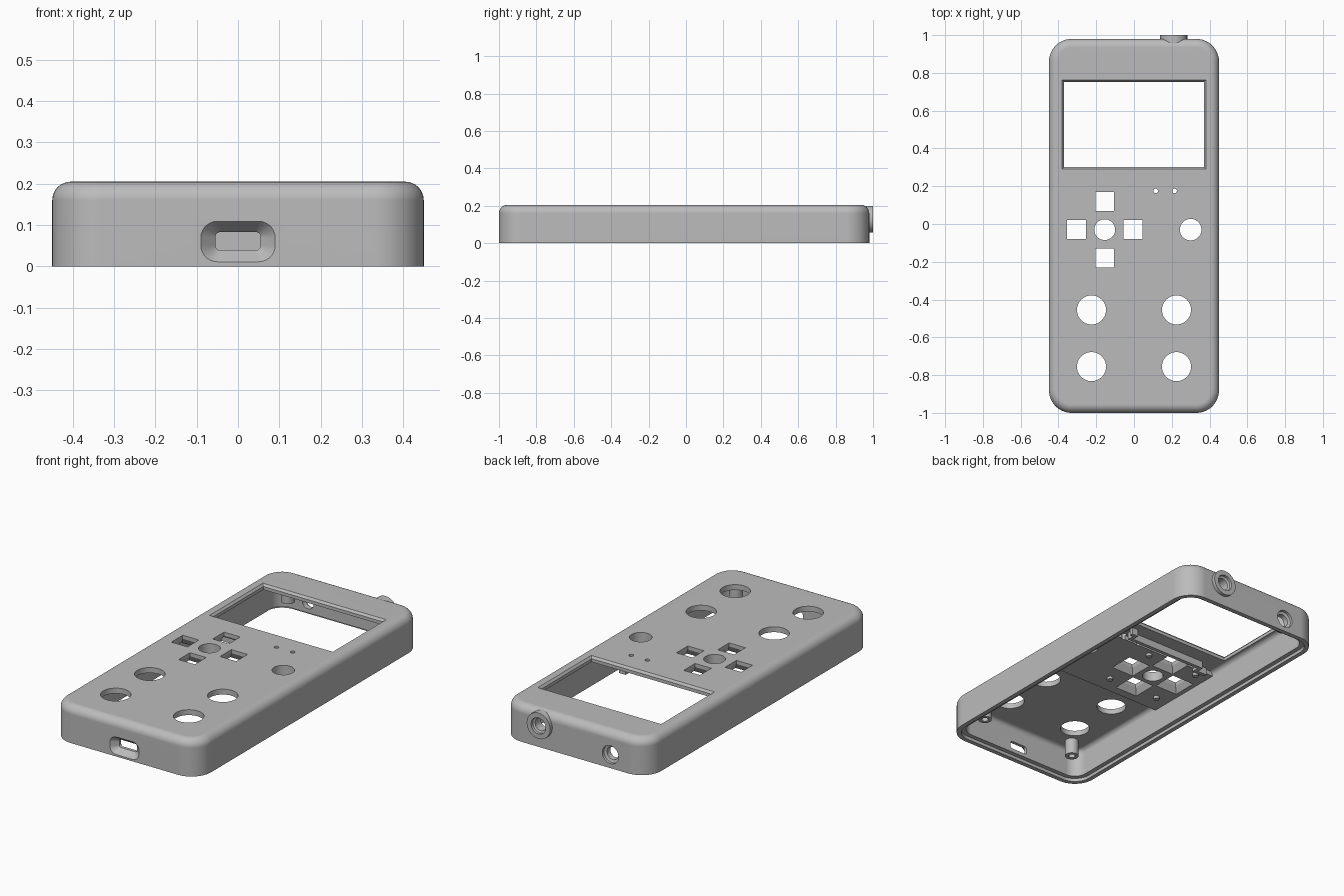
import bpy, bmesh, math

if "Cube" in bpy.data.objects:
    bpy.data.objects.remove(bpy.data.objects["Cube"])

grey = bpy.data.materials.new("shell_grey")
grey.use_nodes = True
GREY = (0.5, 0.5, 0.5, 1)
grey.diffuse_color = GREY
grey.node_tree.nodes["Principled BSDF"].inputs["Base Color"].default_value = GREY


def outline(cu, cv, hu, hv, r, n):
    """Rounded rectangle; r equal to the half size gives a circle."""
    pts = []
    for k, (su, sv) in enumerate(((1, 1), (-1, 1), (-1, -1), (1, -1))):
        for i in range(n):
            a = math.pi / 2 * (k + (i / (n - 1) if n > 1 else 0.5))
            pts.append((cu + su * (hu - r) + r * math.cos(a),
                        cv + sv * (hv - r) + r * math.sin(a)))
    return pts


def circle(cu, cv, r, n=48):
    return [(cu + r * math.cos(2 * math.pi * i / n),
             cv + r * math.sin(2 * math.pi * i / n)) for i in range(n)]


def square(cu, cv, hu, hv):
    return outline(cu, cv, hu, hv, 0, 1)


def loft(bm, rings, axis="z"):
    """Skin a stack of (outline, depth) rings and cap both ends."""
    rows = []
    for pts, d in rings:
        rows.append([bm.verts.new((u, v, d) if axis == "z" else (u, d, v)) for u, v in pts])
    faces = [bm.faces.new(rows[0]), bm.faces.new(rows[-1])]
    for a, b in zip(rows, rows[1:]):
        for i in range(len(a)):
            j = (i + 1) % len(a)
            faces.append(bm.faces.new((a[i], a[j], b[j], b[i])))
    bmesh.ops.recalc_face_normals(bm, faces=faces)


def finish(name, bm):
    mesh = bpy.data.meshes.new(name)
    bm.to_mesh(mesh)
    bm.free()
    mesh.materials.append(grey)
    ob = bpy.data.objects.new(name, mesh)
    bpy.context.scene.collection.objects.link(ob)
    return ob


def part(name, *stacks, axis="z"):
    bm = bmesh.new()
    for rings in stacks:
        loft(bm, rings, axis)
    return finish(name, bm)


TOP, UNDER, BLOCK = 0.205, 0.175, 0.15
FILLET, WALL, LIP = 0.045, 0.05, 0.025


def body_ring(inset, z):
    return outline(0, -0.01, 0.45 - inset, 0.99 - inset, 0.12 - inset, 12), z


# Hollow body: inner ceiling, inner wall, stepped rim, outer wall, rounded top
arc = [math.pi / 2 * i / 8 for i in range(9)]
inner = [body_ring(WALL + 0.025 * (1 - math.sin(t)), UNDER - 0.025 * (1 - math.cos(t)))
         for t in arc]
outer = [body_ring(FILLET * (1 - math.cos(t)), TOP - FILLET * (1 - math.sin(t)))
         for t in arc]
rim = [body_ring(WALL, 0.018), body_ring(LIP, 0.018), body_ring(LIP, 0), body_ring(0, 0)]
shell = part("shell", inner + rim + outer)

# Thickened pad behind the direction keys
pad = part("key_pad_backing", [(square(0, -0.065, 0.405, 0.235), BLOCK),
                               (square(0, -0.065, 0.405, 0.235), UNDER + 0.005)])

# Socket collar on the back wall
JACK = (0.21, 0.128)
collar = part("socket_collar", [(circle(*JACK, 0.072), 0.94), (circle(*JACK, 0.072), 1.0)],
              axis="y")

# Cutters from above: display, keys, buttons and indicator holes
cut = bmesh.new()
loft(cut, [(square(0, 0.527, 0.38, 0.235), 0.25), (square(0, 0.527, 0.38, 0.235), TOP),
           (square(0, 0.527, 0.37, 0.225), 0.193), (square(0, 0.527, 0.37, 0.225), 0.1)])
KX, KY = -0.155, -0.03
for dx, dy in ((0.15, 0), (-0.15, 0), (0, 0.15), (0, -0.15)):
    loft(cut, [(square(KX + dx, KY + dy, h, h), z)
               for h, z in ((0.05, 0.25), (0.05, 0.185), (0.073, 0.145))])
buttons = [(KX, KY, 0.055), (0.3, KY, 0.057), (0.115, 0.175, 0.012), (0.215, 0.175, 0.012)]
buttons += [(sx * 0.225, y, 0.077) for sx in (-1, 1) for y in (-0.455, -0.755)]
for x, y, r in buttons:
    loft(cut, [(circle(x, y, r), 0.25), (circle(x, y, r), 0.1)])

# Cutters through the end walls: cable port, socket and round port
port_out = outline(0, 0.06, 0.09, 0.049, 0.04, 8)
port_in = outline(0, 0.061, 0.055, 0.022, 0.012, 8)
loft(cut, [(port_out, -1.05), (port_out, -1.0), (port_in, -0.967), (port_in, -0.9)], "y")
for (x, z), wide, narrow, face in ((JACK, 0.045, 0.034, 1.0), ((-0.22, 0.075), 0.05, 0.035, 0.98)):
    loft(cut, [(circle(x, z, r), y) for r, y in
               ((wide, 1.05), (wide, face - 0.015), (narrow, face - 0.02), (narrow, 0.9))], "y")
cutter = finish("opening_cutter", cut)
cutter.hide_render = True

for ob in (shell, pad, collar):
    mod = ob.modifiers.new("openings", "BOOLEAN")
    mod.operation, mod.solver, mod.object = "DIFFERENCE", "EXACT", cutter
    deps = bpy.context.evaluated_depsgraph_get()
    mesh = bpy.data.meshes.new_from_object(ob.evaluated_get(deps))
    ob.modifiers.clear()
    ob.data = mesh
bpy.data.objects.remove(cutter)

# Hollow screw posts in the corners
posts = part("screw_posts", *[
    [(circle(x, y, r, 24), z) for r, z in
     ((0.036, UNDER + 0.005), (0.036, 0.085), (0.018, 0.085), (0.018, 0.15))]
    for x in (-0.3, 0.3) for y in (-0.87, 0.87)])

# Locating pins around the direction keys
pins = part("locating_pins", *[
    [(circle(KX + dx, KY + dy, 0.016, 16), z) for z in (BLOCK + 0.005, BLOCK - 0.015)]
    for dx in (-0.16, 0.16) for dy in (-0.16, 0.16)])

# Stepped rib between the display and the keys
rib = part("board_rib", *[
    [(square(x, y, hx, hy), z) for z in (UNDER + 0.005, 0.135)]
    for x, y, hx, hy in ((-0.04, 0.21, 0.24, 0.01), (0.21, 0.25, 0.02, 0.01),
                         (0.2, 0.23, 0.01, 0.03), (-0.28, 0.19, 0.01, 0.03),
                         (-0.31, 0.17, 0.04, 0.01))])

# Smooth the curved surfaces and keep the flat faces flat
for ob in (shell, pad, collar, posts, pins, rib):
    bpy.ops.object.select_all(action="DESELECT")
    ob.select_set(True)
    bpy.context.view_layer.objects.active = ob
    bpy.ops.object.shade_smooth_by_angle(angle=math.radians(25))
    weighted = ob.modifiers.new("flat_faces", "WEIGHTED_NORMAL")
    weighted.keep_sharp = True
